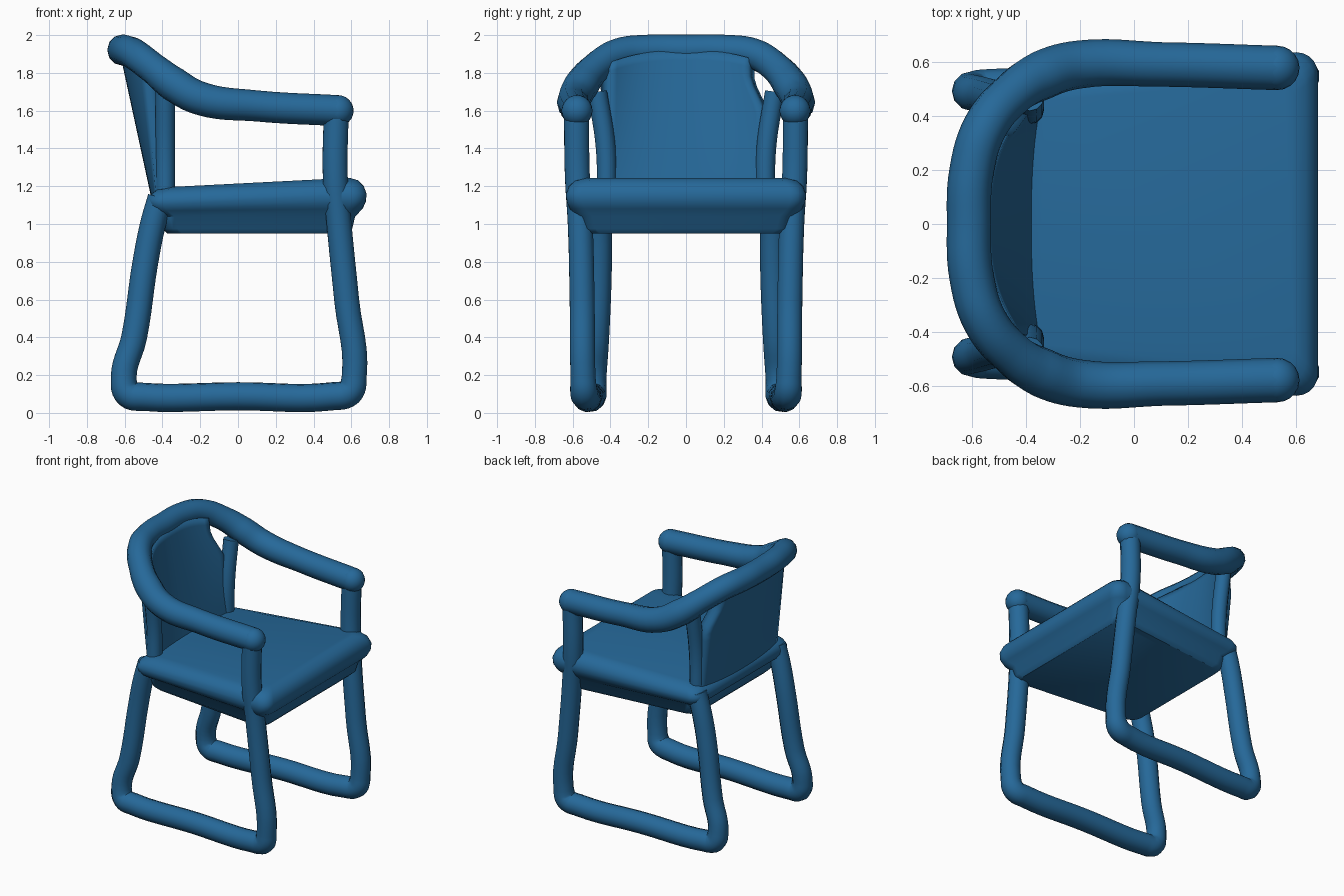
import bpy, bmesh, math

cube = bpy.data.objects.get("Cube")
if cube:
    bpy.data.objects.remove(cube, do_unlink=True)

blue = bpy.data.materials.new("blue")
blue.use_nodes = True
blue.diffuse_color = (0.019, 0.14, 0.32, 1)
blue.node_tree.nodes["Principled BSDF"].inputs["Base Color"].default_value = blue.diffuse_color


def select(obj):
    bpy.ops.object.select_all(action='DESELECT')
    obj.select_set(True)
    bpy.context.view_layer.objects.active = obj


def finish(obj, angle=50):
    select(obj)
    bpy.ops.object.shade_smooth_by_angle(angle=math.radians(angle))


def tube(name, points, radius):
    """Round tube through the points; a fourth value scales the radius."""
    curve = bpy.data.curves.new(name, 'CURVE')
    curve.dimensions = '3D'
    curve.bevel_depth = radius
    curve.bevel_resolution = 4
    curve.resolution_u = 6
    curve.use_fill_caps = True
    spline = curve.splines.new('BEZIER')
    spline.bezier_points.add(len(points) - 1)
    for bp, p in zip(spline.bezier_points, points):
        bp.co = p[:3]
        bp.radius = p[3] if len(p) > 3 else 1
        bp.handle_left_type = bp.handle_right_type = 'AUTO'
    curve.materials.append(blue)
    obj = bpy.data.objects.new(name, curve)
    bpy.context.collection.objects.link(obj)
    select(obj)
    bpy.ops.object.convert(target='MESH')
    finish(bpy.context.object)


def ball(name, centre, radius):
    bpy.ops.mesh.primitive_uv_sphere_add(segments=20, ring_count=12, radius=radius, location=centre)
    obj = bpy.context.object
    obj.name = name
    obj.data.materials.append(blue)
    finish(obj)


def mesh_object(name, bm):
    bmesh.ops.recalc_face_normals(bm, faces=bm.faces)
    mesh = bpy.data.meshes.new(name)
    bm.to_mesh(mesh)
    bm.free()
    mesh.materials.append(blue)
    obj = bpy.data.objects.new(name, mesh)
    bpy.context.collection.objects.link(obj)
    return obj


# Sled legs running up into the front arm posts, and the rear posts
frame = [(-0.41, 0.46, 1.14), (-0.45, 0.46, 1.0), (-0.49, 0.46, 0.8), (-0.55, 0.475, 0.4),
         (-0.605, 0.49, 0.18), (-0.58, 0.495, 0.1, 1.1), (-0.5, 0.5, 0.085, 1.1),
         (0, 0.515, 0.088, 1.1), (0.5, 0.53, 0.088, 1.1), (0.59, 0.54, 0.11, 1.1),
         (0.615, 0.545, 0.19), (0.575, 0.55, 0.6), (0.535, 0.56, 1.0),
         (0.515, 0.575, 1.25), (0.52, 0.58, 1.6)]
rear_post = [(-0.385, 0.42, 1.12), (-0.385, 0.425, 1.4), (-0.385, 0.47, 1.7)]
for side, sign in (("left", 1), ("right", -1)):
    def flip(path):
        return [(p[0], sign * p[1], *p[2:]) for p in path]
    tube(side + "_sled_leg", flip(frame), 0.068)
    tube(side + "_rear_post", flip(rear_post), 0.052)
    ball(side + "_arm_end", (0.53, sign * 0.577, 1.6), 0.082)

# One continuous rail forming both arms and the top of the back
half = [(0.53, 0.577, 1.6), (0.1, 0.59, 1.625), (-0.2, 0.59, 1.665, 1.08),
        (-0.34, 0.55, 1.74, 1.12), (-0.45, 0.48, 1.825), (-0.55, 0.36, 1.9), (-0.6, 0.2, 1.92)]
rail = half + [(-0.61, 0, 1.92)] + [(p[0], -p[1], *p[2:]) for p in reversed(half)]
tube("arm_and_back_rail", rail, 0.082)

# Curved back panel, with an open upper corner on the left
bm = bmesh.new()
rows, cols = 16, 20
grid = []
for i in range(rows + 1):
    t = i / rows
    z = 1.1 + 0.81 * t
    line = []
    left_width = 0.43
    if z > 1.62:
        left_width = 0.43 - 0.5 * (min(z, 1.79) - 1.62)
    for j in range(cols + 1):
        u = 2 * j / cols - 1
        y = u * (left_width if u > 0 else 0.43)
        middle = -0.405 - 0.175 * t
        edge = -0.385 - 0.07 * t
        bend = abs(y / 0.43) ** 2.5
        line.append(bm.verts.new((middle + (edge - middle) * bend, y, z - 0.06 * t * bend)))
    grid.append(line)
for i in range(rows):
    for j in range(cols):
        bm.faces.new((grid[i][j], grid[i][j + 1], grid[i + 1][j + 1], grid[i + 1][j]))
panel = mesh_object("back_panel", bm)
solid = panel.modifiers.new("thickness", 'SOLIDIFY')
solid.thickness = 0.09
solid.offset = 0
finish(panel)


# Seat: rounded, slightly tapered outline stacked through a soft edge profile
def outline(inset, corner=0.08, steps=5):
    points = []
    corners = [(0.68, 0.635, 0), (-0.475, 0.55, 90), (-0.475, -0.55, 180), (0.68, -0.635, 270)]
    for x, y, start in corners:
        cx = x - math.copysign(corner + inset, x)
        cy = y - math.copysign(corner + inset, y)
        for k in range(steps + 1):
            a = math.radians(start + 90 * k / steps)
            points.append((cx + corner * math.cos(a), cy + corner * math.sin(a)))
    return points


bm = bmesh.new()
profile = [(0.95, 0.1), (0.975, 0.075), (1.04, 0.06), (1.08, 0.02), (1.12, 0.002),
           (1.16, 0), (1.2, 0.015), (1.23, 0.045), (1.245, 0.09)]
rings = []
for z, inset in profile:
    ring = []
    for x, y in outline(inset):
        drop = 0.05 * (0.6 - x) * max(0, z - 1.04) / 0.2
        ring.append(bm.verts.new((x, y, z - drop)))
    rings.append(ring)
for low, high in zip(rings, rings[1:]):
    for k in range(len(low)):
        n = (k + 1) % len(low)
        bm.faces.new((low[k], low[n], high[n], high[k]))
bm.faces.new(rings[0])
bm.faces.new(rings[-1])
finish(mesh_object("seat", bm), 40)
